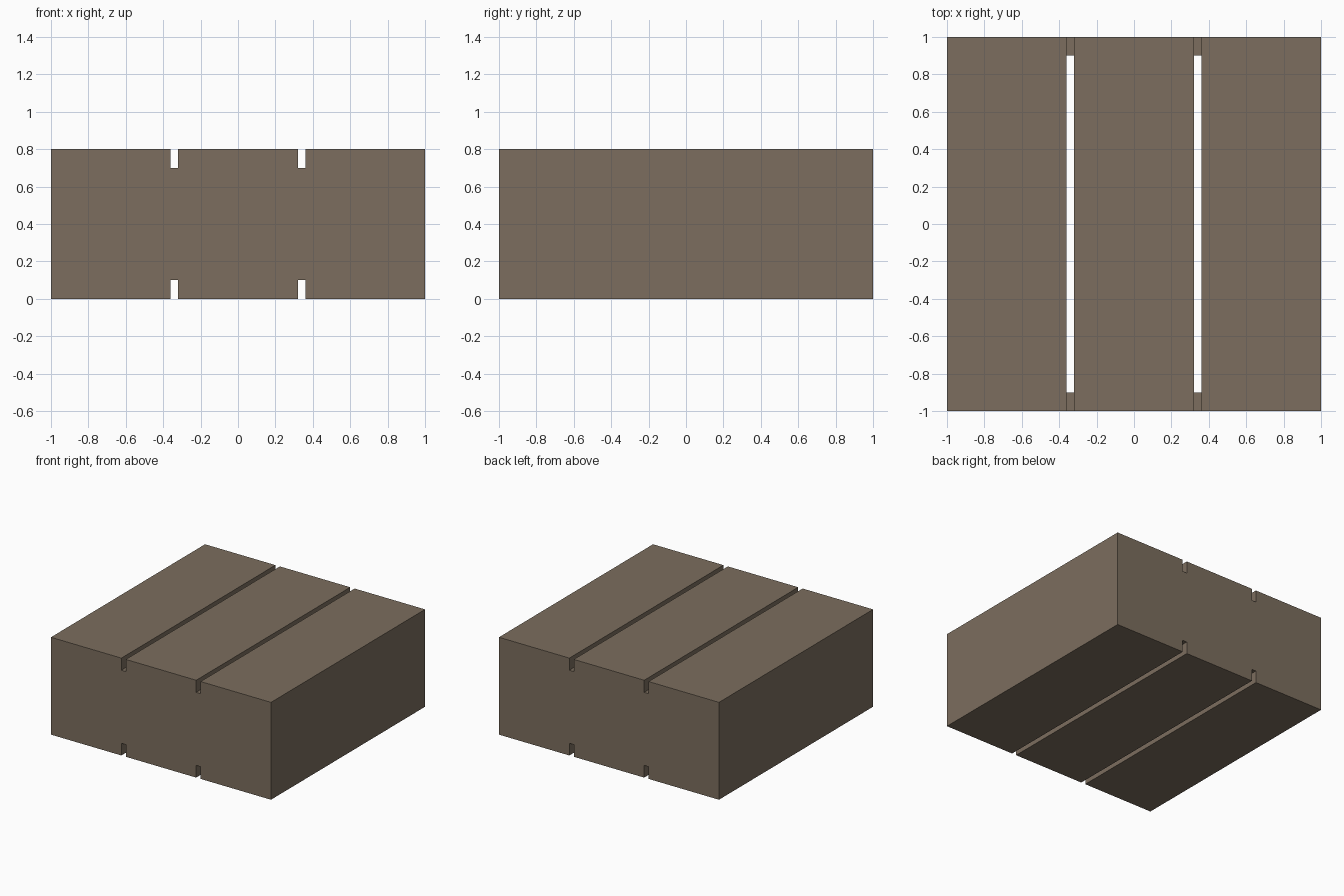
import bpy, bmesh, math

if "Cube" in bpy.data.objects:
    bpy.data.objects.remove(bpy.data.objects["Cube"])

# One wood colour
wood = bpy.data.materials.new("brown_wood")
wood.diffuse_color = (0.20, 0.155, 0.112, 1)
wood.use_nodes = True
wood.node_tree.nodes["Principled BSDF"].inputs["Base Color"].default_value = wood.diffuse_color

# Grid lines of the crate: walls, boards and the gaps between boards
XS = [-1, -0.9, -0.36, -0.32, 0.32, 0.36, 0.9, 1]
YS = [-1, -0.9, 0.9, 1]
ZS = [0, 0.1, 0.7, 0.8]
NX, NY, NZ = len(XS) - 1, len(YS) - 1, len(ZS) - 1


def solid(c):
    i, j, k = c
    if not (0 <= i < NX and 0 <= j < NY and 0 <= k < NZ):
        return False
    if k == 1:                      # walls around the hollow inside
        return i in (0, NX - 1) or j in (0, NY - 1)
    return i not in (2, 4)          # three boards with two gaps, top and bottom


bm = bmesh.new()
verts = {}


def vert(p):
    if p not in verts:
        verts[p] = bm.verts.new((XS[p[0]], YS[p[1]], ZS[p[2]]))
    return verts[p]


# Skin every border between wood and air
for i in range(NX):
    for j in range(NY):
        for k in range(NZ):
            cell = (i, j, k)
            if not solid(cell):
                continue
            for axis in range(3):
                a, b = (axis + 1) % 3, (axis + 2) % 3
                for side in (0, 1):
                    near = list(cell)
                    near[axis] += 1 if side else -1
                    if solid(near):
                        continue
                    ring = []
                    for da, db in ((0, 0), (1, 0), (1, 1), (0, 1)):
                        p = list(cell)
                        p[axis] += side
                        p[a] += da
                        p[b] += db
                        ring.append(vert(tuple(p)))
                    bm.faces.new(ring if side else ring[::-1])

# Merge coplanar faces into clean flat boards
bmesh.ops.dissolve_limit(bm, angle_limit=math.radians(1),
                         verts=bm.verts[:], edges=bm.edges[:])

mesh = bpy.data.meshes.new("slatted_crate")
bm.to_mesh(mesh)
bm.free()
mesh.materials.append(wood)
crate = bpy.data.objects.new("slatted_crate", mesh)
bpy.context.collection.objects.link(crate)
